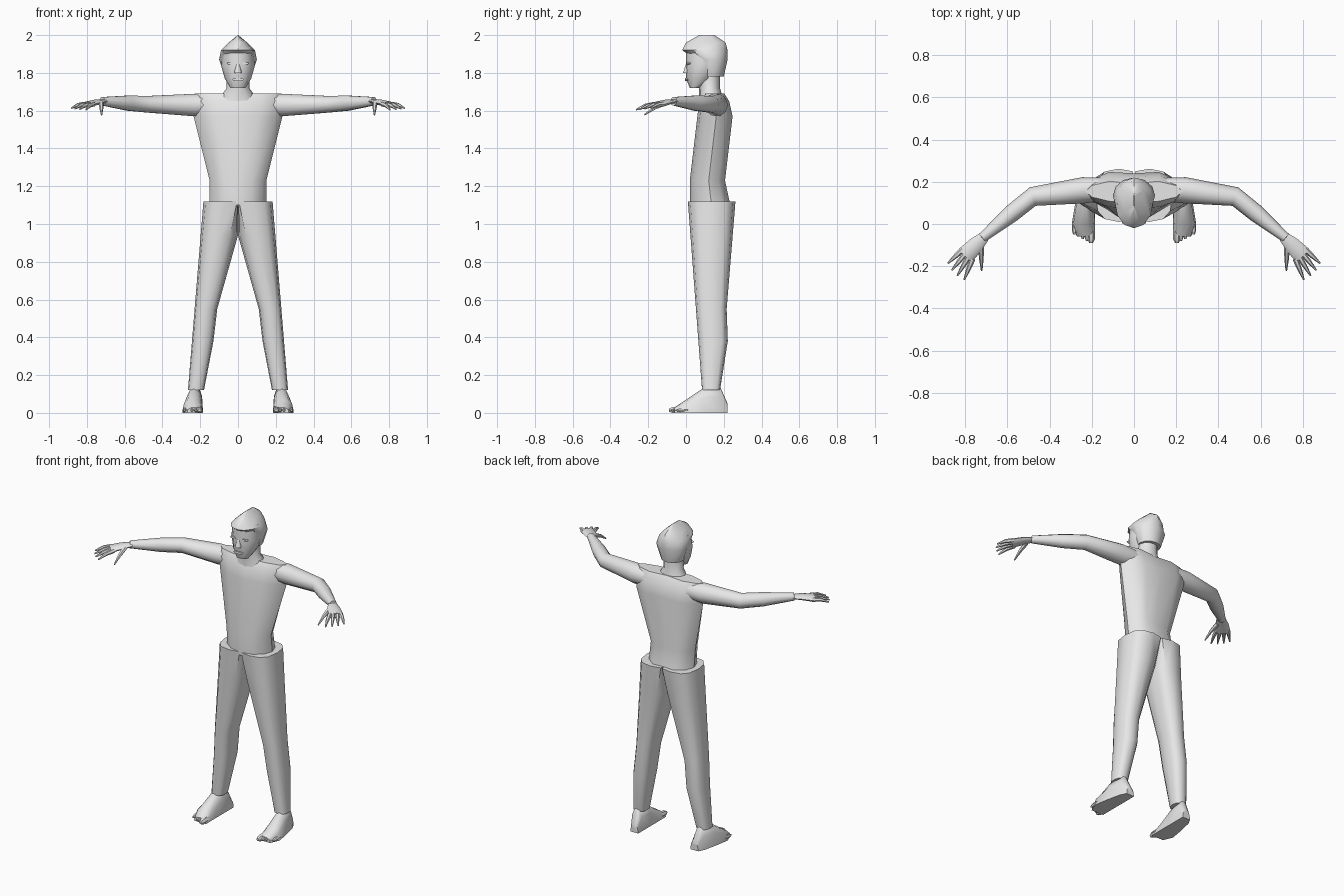
import bpy, bmesh
from math import cos, sin, pi, radians
from mathutils import Vector

cube = bpy.data.objects.get("Cube")
if cube:
    bpy.data.objects.remove(cube, do_unlink=True)

shade = (.8, .8, .8, 1)
grey = bpy.data.materials.new("plain grey")
grey.use_nodes = True
grey.diffuse_color = shade
grey.node_tree.nodes["Principled BSDF"].inputs["Base Color"].default_value = shade


def loft(name, rings, mirrored=False):
    """Skin a list of point rings, close both ends and shade."""
    bm = bmesh.new()
    loops = [[bm.verts.new(point) for point in ring] for ring in rings]
    for lower, upper in zip(loops, loops[1:]):
        for i in range(len(lower)):
            bm.faces.new((lower[i - 1], lower[i], upper[i], upper[i - 1]))
    bm.faces.new(loops[0])
    bm.faces.new(loops[-1])
    bmesh.ops.recalc_face_normals(bm, faces=bm.faces)
    mesh = bpy.data.meshes.new(name)
    bm.to_mesh(mesh)
    bm.free()
    mesh.materials.append(grey)
    obj = bpy.data.objects.new(name, mesh)
    bpy.context.collection.objects.link(obj)
    bpy.ops.object.select_all(action="DESELECT")
    obj.select_set(True)
    bpy.context.view_layer.objects.active = obj
    bpy.ops.object.shade_smooth_by_angle(angle=radians(40))
    if mirrored:
        mirror = obj.modifiers.new("Mirror", "MIRROR")
        mirror.use_mirror_merge = False
    return obj


def soften(value, power):
    """Raise the size of a sine or cosine to a power, keeping its sign."""
    return abs(value) ** power * (1 if value > 0 else -1)


def oval(centre, across, along, sides=12, power=1):
    """Ring of points around a centre; a power below one makes it boxier."""
    angles = [2 * pi * i / sides for i in range(sides)]
    return [Vector(centre) + Vector(across) * soften(cos(a), power)
            + Vector(along) * soften(sin(a), power) for a in angles]


def section(z, half_width, front, back):
    """Horizontal oval centred on the body."""
    middle, half_depth = (front + back) / 2, (back - front) / 2
    return oval((0, middle, z), (half_width, 0, 0), (0, half_depth, 0))


def stack(name, *sections):
    """Body part made of centred horizontal ovals."""
    return loft(name, [section(*values) for values in sections])


def tube(name, path, flatness=1, sides=8):
    """Mirrored limb along (point, radius) pairs, squashed in height."""
    points = [Vector(point) for point, radius in path]
    rings = []
    for i, (point, radius) in enumerate(path):
        ahead = points[min(i + 1, len(points) - 1)]
        behind = points[max(i - 1, 0)]
        direction = (ahead - behind).normalized()
        across = direction.cross(Vector((0, 0, 1))).normalized()
        up = across.cross(direction)
        rings.append(oval(point, across * radius, up * radius * flatness, sides))
    return loft(name, rings, True)


def plate(name, x, y, z, width, height, mirrored=False):
    """Thin oval set into the face."""
    rings = [oval((x, depth, z), (width, 0, 0), (0, 0, height)) for depth in (y, y + .02)]
    return loft(name, rings, mirrored)


def mix(start, end, t):
    return start + (end - start) * t


# Torso: narrow waist, broad shoulders and a groove down the spine
torso = stack("torso", (1.1, .15, .02, .25), (1.23, .15, .02, .22),
              (1.57, .235, .06, .26), (1.65, .24, .07, .24), (1.69, .23, .1, .21))
for vertex in torso.data.vertices:
    if abs(vertex.co.x) < .01 and vertex.co.y > .2:
        vertex.co.y -= .02

# Neck and head with a narrow chin
stack("neck", (1.65, .11, .07, .2), (1.72, .06, .07, .18), (1.8, .06, .06, .18))
stack("head", (1.72, .04, .02, .07), (1.77, .07, 0, .15),
      (1.84, .09, 0, .18), (1.93, .08, 0, .19))

# Hair: low at the back, overhanging brow, pinched into a ridge on top
stack("hair", (1.78, .07, .07, .2), (1.87, .1, .05, .22), (1.92, .09, -.02, .22),
      (1.96, .05, 0, .21), (2, .002, .07, .15))

# Face details
stack("nose", (1.8, .02, -.015, .02), (1.85, .008, 0, .02))
plate("mouth", 0, -.005, 1.765, .03, .008)
plate("eyes", .04, .003, 1.85, .018, .007, mirrored=True)

# Trouser legs: straight outer walls, shaped inner seam and a calf bulge
leg_rings = []
for z, inner, bulge in ((1.12, -.04, 0), (.94, 0, 0), (.55, .11, 0), (.38, .13, .02), (.12, .18, 0)):
    drop = 1.12 - z
    outer = mix(.183, .265, drop)
    front = mix(.01, .085, drop)
    back = mix(.262, .18, drop) + bulge
    ring = oval(((inner + outer) / 2, (front + back) / 2, z),
                ((outer - inner) / 2, 0, 0), (0, (back - front) / 2, 0), power=.75)
    for point in ring:
        point.x = max(point.x, 0)
    leg_rings.append(ring)
loft("legs", leg_rings, True)

# Feet: flat soles under arched slices from heel to toe
foot_rings = []
for y, outer, top in ((.22, .24, .05), (.18, .26, .14), (.09, .28, .13), (0, .295, .07), (-.06, .27, .03)):
    inner, steps = .185, 6
    foot_rings.append([
        Vector((mix(outer, inner, (1 - cos(pi * i / steps)) / 2), y,
                top * abs(sin(pi * i / steps)) ** .7)) for i in range(steps + 1)])
loft("feet", foot_rings, True)

# Toes shrink and step back towards the outside
for i, name in enumerate(("big", "second", "third", "fourth", "little")):
    radius = .011 if i else .018
    root = Vector((.203 + .02 * i, -.03 + .01 * i, .018))
    tip = root + Vector((0, -.06, -.004))
    tube(name + "_toe", [(root, radius), (root.lerp(tip, .7), radius), (tip, radius / 2)], sides=6)

# Arms sweeping forward to the wrist
tube("arms", [((.12, .165, 1.63), .055), ((.24, .16, 1.63), .062), ((.48, .13, 1.634), .046),
              ((.58, .05, 1.64), .042), ((.72, -.066, 1.65), .023)], sides=10)

# Flat hands with fingers fanned out and drooping
tube("palms", [((.71, -.06, 1.65), .026), ((.75, -.1, 1.645), .038), ((.8, -.15, 1.632), .044)],
     flatness=.4)


def finger(name, root, tip):
    knuckle = root.lerp(tip, .5) + Vector((0, 0, .007))
    tube(name, [(root, .014), (knuckle, .011), (tip, .004)], sides=6)


finger("thumb", Vector((.725, -.11, 1.64)), Vector((.722, -.22, 1.578)))
first_root, last_root = Vector((.765, -.165, 1.635)), Vector((.81, -.12, 1.635))
first_tip, last_tip = Vector((.805, -.264, 1.605)), Vector((.882, -.186, 1.613))
for i, name in enumerate(("index", "middle", "ring", "little")):
    reach = Vector((1, -1, 0)) * .008 * sin(pi * i / 3)
    finger(name + "_finger", first_root.lerp(last_root, i / 3), first_tip.lerp(last_tip, i / 3) + reach)
